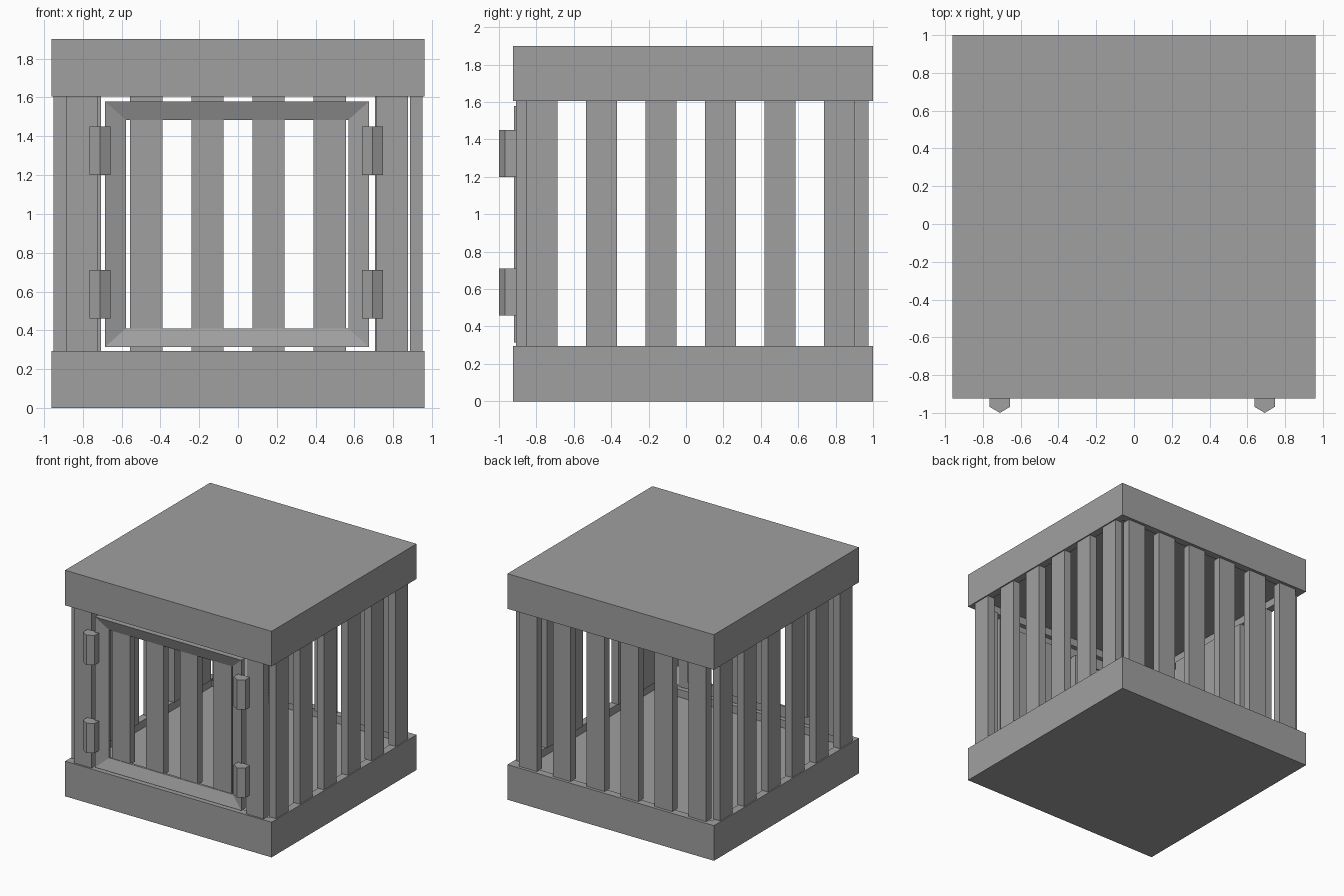
import bpy, bmesh
from mathutils import Vector

cube = bpy.data.objects.get("Cube")
if cube:
    bpy.data.objects.remove(cube, do_unlink=True)

grey = bpy.data.materials.new("plain grey")
grey.use_nodes = True
grey.diffuse_color = (0.35, 0.35, 0.35, 1)
grey.node_tree.nodes["Principled BSDF"].inputs["Base Color"].default_value = (0.35, 0.35, 0.35, 1)


def finish(name, bm):
    bmesh.ops.recalc_face_normals(bm, faces=bm.faces)
    mesh = bpy.data.meshes.new(name)
    bm.to_mesh(mesh)
    bm.free()
    mesh.materials.append(grey)
    obj = bpy.data.objects.new(name, mesh)
    bpy.context.collection.objects.link(obj)
    return obj


def box_mesh(lo, hi):
    bm = bmesh.new()
    bmesh.ops.create_cube(bm, size=1)
    lo, hi = Vector(lo), Vector(hi)
    for v in bm.verts:
        v.co = (lo + hi) / 2 + v.co * (hi - lo)
    return bm


def box(name, lo, hi):
    return finish(name, box_mesh(lo, hi))


def tray(name, z0, z1, side):
    """Slab with a shallow recess on the side facing the bars."""
    bm = box_mesh((-0.96, -0.925, z0), (0.96, 1.0, z1))
    bm.normal_update()
    face = [f for f in bm.faces if f.normal.z * side > 0.9]
    bmesh.ops.inset_region(bm, faces=face, thickness=0.09)
    ret = bmesh.ops.extrude_face_region(bm, geom=face)
    bmesh.ops.delete(bm, geom=face, context='FACES_ONLY')
    verts = [g for g in ret["geom"] if isinstance(g, bmesh.types.BMVert)]
    bmesh.ops.translate(bm, verts=verts, vec=(0, 0, -0.065 * side))
    return finish(name, bm)


# Base and lid
BOTTOM, TOP = 0.295, 1.605
tray("base", 0, BOTTOM, 1)
tray("lid", TOP, 1.9, -1)

# Bars on the two sides, the back, the door and beside the door
HALF = 0.083
for i in range(6):
    y = -0.77 + 0.318 * i
    for side, s in (("left", 1), ("right", -1)):
        xs = sorted((s * 0.885, s * 0.95))
        box(f"{side}_bar_{i + 1}", (xs[0], y - HALF, BOTTOM), (xs[1], y + HALF, TOP))
    x = 0.315 * (i - 2.5)
    box(f"back_bar_{i + 1}", (x - HALF, 0.907, BOTTOM), (x + HALF, 0.975, TOP))
    if 0 < i < 5:
        box(f"door_bar_{i}", (x - HALF, -0.88, 0.4), (x + HALF, -0.815, 1.495))
for side, x in (("left", 0.795), ("right", -0.805)):
    box(f"front_{side}_bar", (x - 0.081, -0.91, BOTTOM), (x + 0.081, -0.845, TOP))

# Mitred door frame sloping towards its opening
CX, CZ = -0.005, 0.947
bm = bmesh.new()
profile = [(0.68, 0.632, -0.92), (0.573, 0.537, -0.885),
           (0.573, 0.537, -0.865), (0.68, 0.632, -0.865)]
rings = [[bm.verts.new((CX + sx * w, y, CZ + sz * h))
          for sx, sz in ((-1, -1), (1, -1), (1, 1), (-1, 1))]
         for w, h, y in profile]
for a in range(4):
    r, q = rings[a], rings[(a + 1) % 4]
    for k in range(4):
        n = (k + 1) % 4
        bm.faces.new((r[k], r[n], q[n], q[k]))
finish("door_frame", bm)

# Hinges and latches with a ridged front
ridge = [(-0.054, -0.905), (-0.054, -0.968), (0, -1.0), (0.054, -0.968), (0.054, -0.905)]
for side, x in (("left", 0.692), ("right", -0.71)):
    for level, z in (("lower", 0.46), ("upper", 1.2)):
        bm = bmesh.new()
        face = bm.faces.new([bm.verts.new((x + dx, y, z)) for dx, y in ridge])
        ret = bmesh.ops.extrude_face_region(bm, geom=[face])
        verts = [g for g in ret["geom"] if isinstance(g, bmesh.types.BMVert)]
        bmesh.ops.translate(bm, verts=verts, vec=(0, 0, 0.25))
        finish(f"{level}_{side}_hinge", bm)
